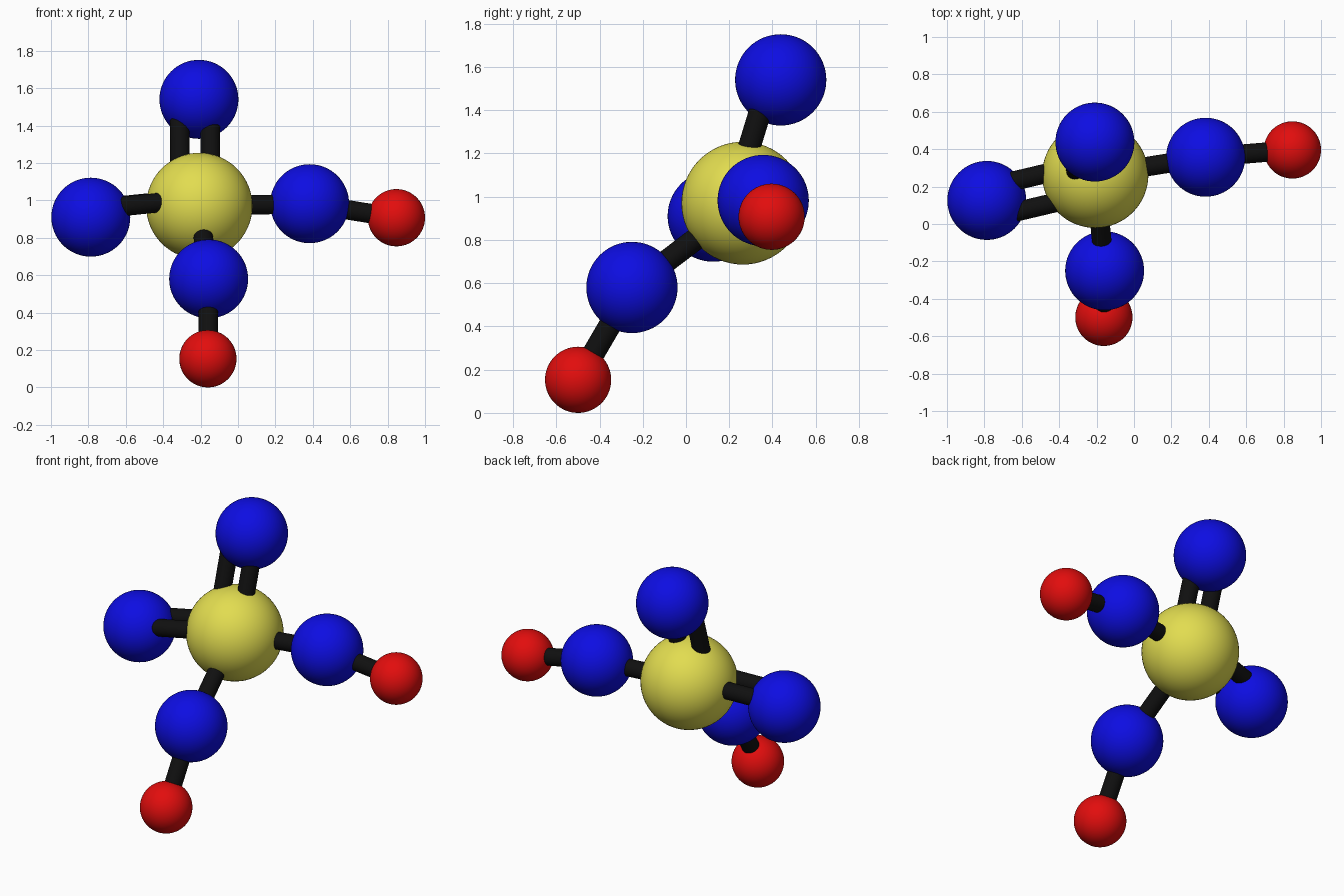
import bpy
from mathutils import Vector

if "Cube" in bpy.data.objects:
    bpy.data.objects.remove(bpy.data.objects["Cube"])


def material(name, rgb):
    m = bpy.data.materials.new(name)
    m.diffuse_color = (*rgb, 1)
    m.use_nodes = True
    m.node_tree.nodes["Principled BSDF"].inputs["Base Color"].default_value = m.diffuse_color
    return m


YELLOW = material("yellow", (0.76, 0.72, 0.08))
BLUE = material("blue", (0.004, 0.004, 0.76))
RED = material("red", (0.76, 0.004, 0.004))
BLACK = material("black", (0.005, 0.005, 0.005))


def ball(name, centre, radius, mat):
    bpy.ops.mesh.primitive_uv_sphere_add(segments=64, ring_count=32, radius=radius, location=centre)
    ob = bpy.context.object
    ob.name = name
    ob.data.materials.append(mat)
    bpy.ops.object.shade_smooth()


def rod(name, a, b, shift=(0, 0, 0), radius=0.052):
    a, b = a + Vector(shift), b + Vector(shift)
    d = b - a
    # stop the ends well inside both balls
    length = d.length - 0.2
    bpy.ops.mesh.primitive_cylinder_add(vertices=32, radius=radius, depth=length, location=(a + b) / 2)
    ob = bpy.context.object
    ob.name = name
    ob.rotation_euler = d.to_track_quat('Z', 'Y').to_euler()
    ob.data.materials.append(BLACK)
    bpy.ops.object.shade_smooth_by_angle()


core = Vector((-0.207, 0.263, 0.970))
top = Vector((-0.209, 0.438, 1.540))
left = Vector((-0.787, 0.126, 0.910))
right = Vector((0.383, 0.357, 0.982))
front = Vector((-0.157, -0.250, 0.580))
right_tip = Vector((0.847, 0.396, 0.907))
front_tip = Vector((-0.161, -0.499, 0.153))

# Atoms
ball("centre_ball", core, 0.284, YELLOW)
for name, p in (("top", top), ("left", left), ("right", right), ("front", front)):
    ball(name + "_ball", p, 0.211, BLUE)
ball("right_tip_ball", right_tip, 0.153, RED)
ball("front_tip_ball", front_tip, 0.153, RED)

# Single bonds
rod("right_inner_rod", core, right)
rod("right_outer_rod", right, right_tip)
rod("front_inner_rod", core, front)
rod("front_outer_rod", front, front_tip)

# Double bonds: two parallel rods, the pair slightly off the centre line
side = Vector((-0.137, 0.579, 0)).normalized()
for i, s in enumerate((-0.0815, 0.0815)):
    rod(f"top_rod_{i + 1}", core, top, Vector((-0.021 + s, -0.05, 0)))
    rod(f"left_rod_{i + 1}", core, left, side * s + Vector((0, -0.014, 0.042)))
